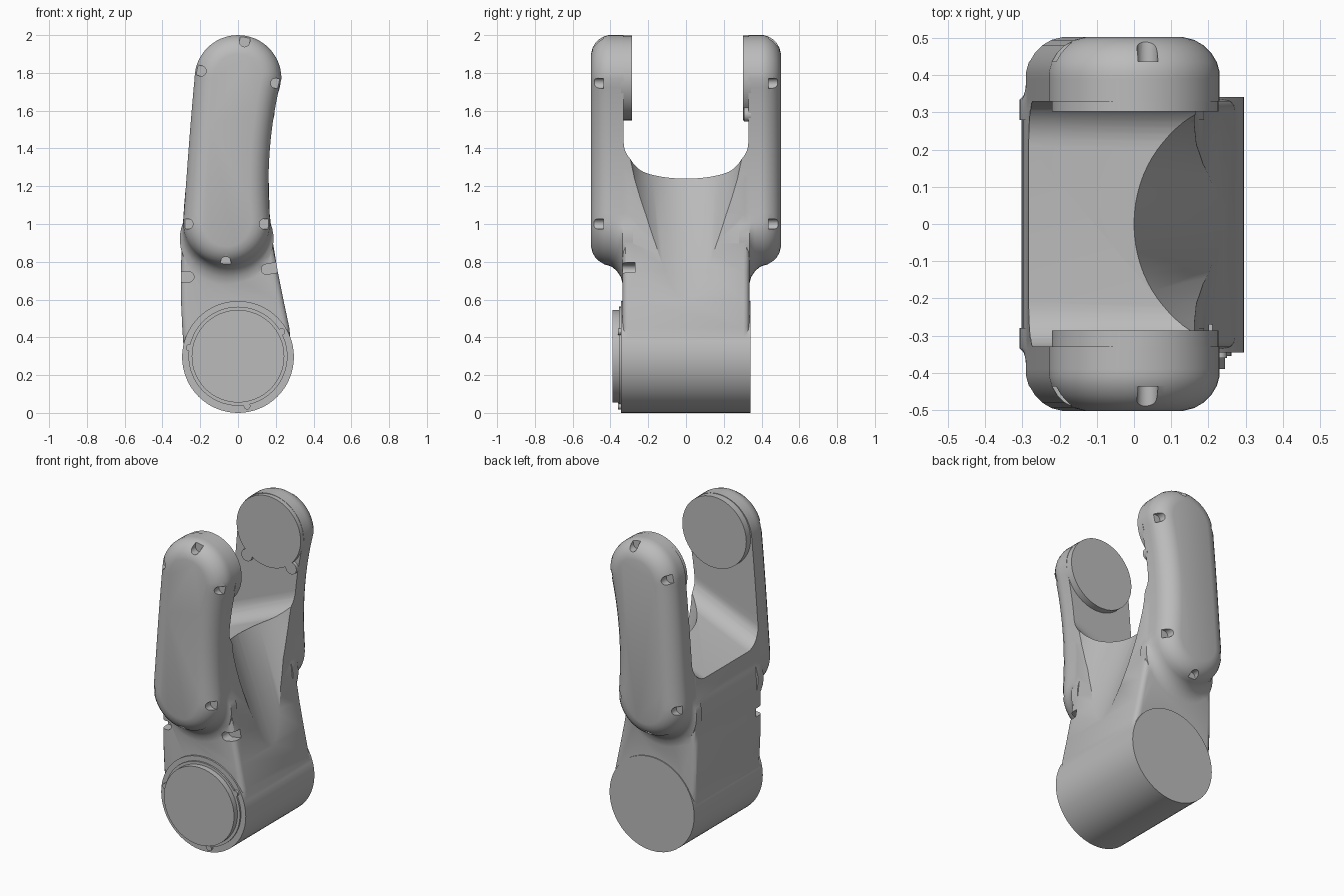
import bpy, bmesh
from math import sin, cos, pi, radians

cube = bpy.data.objects.get("Cube")
if cube:
    bpy.data.objects.remove(cube, do_unlink=True)

grey = bpy.data.materials.new("satin grey")
grey.use_nodes = True
colour = (0.5, 0.5, 0.5, 1)
grey.diffuse_color = colour
grey.node_tree.nodes["Principled BSDF"].inputs["Base Color"].default_value = colour


def loft(name, rings):
    """Bridge rings of equal length and cap both ends."""
    bm = bmesh.new()
    rows = [[bm.verts.new(p) for p in ring] for ring in rings]
    for a, b in zip(rows, rows[1:]):
        for i in range(len(a)):
            j = (i + 1) % len(a)
            bm.faces.new((a[i], a[j], b[j], b[i]))
    bm.faces.new(rows[0])
    bm.faces.new(rows[-1])
    bmesh.ops.recalc_face_normals(bm, faces=bm.faces)
    mesh = bpy.data.meshes.new(name)
    bm.to_mesh(mesh)
    bm.free()
    mesh.materials.append(grey)
    obj = bpy.data.objects.new(name, mesh)
    bpy.context.collection.objects.link(obj)
    return obj


def prism(name, outline, y0, y1):
    return loft(name, [[(x, y, z) for x, z in outline] for y in (y0, y1)])


def circle(x, z, r, n=64):
    return [(x + r * cos(2 * pi * i / n), z + r * sin(2 * pi * i / n)) for i in range(n)]


def apply(obj, mod):
    bpy.context.view_layer.objects.active = obj
    bpy.ops.object.modifier_apply(modifier=mod.name)


def combine(target, other, operation):
    mod = target.modifiers.new("combine", 'BOOLEAN')
    mod.solver = 'EXACT'
    mod.operation = operation
    mod.object = other
    apply(target, mod)
    bpy.data.objects.remove(other, do_unlink=True)


def arm_outline(inset, flare):
    """Bowed capsule; flare widens only its lower end."""
    spots = []
    for i in range(25):                       # top end
        spots.append((1, pi * i / 24))
    for i in range(1, 16):                    # left side
        spots.append((1 - i / 16, pi))
    for i in range(25):                       # bottom end
        spots.append((0, pi + pi * i / 24))
    for i in range(1, 16):                    # right side
        spots.append((i / 16, 0))
    pts = []
    for s, a in spots:
        r = 0.23 - 0.06 * s * (1 - s) - inset + flare * max(0, -sin(a))
        pts.append((-0.06 + 0.06 * s ** 2.2 + r * cos(a), 1.01 + 0.76 * s + r * sin(a)))
    return pts


# Central body
body_profile = [(-0.1, 0.2), (-0.285, 0.3), (-0.295, 0.45), (-0.302, 0.6), (-0.302, 0.75),
                (-0.298, 0.9), (-0.285, 1.1), (-0.255, 1.45), (0.16, 1.45), (0.163, 1.2),
                (0.168, 1.05), (0.185, 0.9), (0.21, 0.75), (0.24, 0.6), (0.272, 0.45),
                (0.285, 0.3), (0.1, 0.2)]
body = prism("yoke_body", body_profile, -0.335, 0.335)
bevel = body.modifiers.new("soft edges", 'BEVEL')
bevel.width = 0.03
bevel.segments = 3
bevel.angle_limit = radians(50)
apply(body, bevel)

# Lower joint barrel
combine(body, prism("barrel", circle(0, 0.296, 0.296), -0.345, 0.341), 'UNION')

# Two fork arms: (distance from centre, inset, lower flare)
arm_steps = [(0.28, 0, 0.1), (0.335, 0, 0.1), (0.345, 0, 0.06), (0.365, 0, 0.03),
             (0.39, 0, 0.008), (0.41, 0, 0), (0.435, 0.007, 0), (0.46, 0.022, 0),
             (0.48, 0.042, 0), (0.495, 0.068, 0), (0.503, 0.1, 0)]
for side in (-1, 1):
    rings = [[(x, side * d, z) for x, z in arm_outline(inset, flare)]
             for d, inset, flare in arm_steps]
    combine(body, loft("arm", rings), 'UNION')

# Sloping round-cornered channel between the arms
half, low, rad = 0.33, 1.24, 0.12
channel = [(half, 2.4)]
for sx, start in ((1, 0), (-1, -pi / 2)):
    for i in range(11):
        a = start - pi / 2 * i / 10
        channel.append((sx * (half - rad) + rad * cos(a), low + rad + rad * sin(a)))
channel.append((-half, 2.4))
combine(body, loft("channel_cutter", [[(x, y, z + 0.42 * x) for y, z in channel]
                                      for x in (-0.6, 0.6)]), 'DIFFERENCE')

# Tapering scoop in the right-hand face of the body
scoop = []
for z, edge, r in ((0.5, 0.277, 0.2), (1.24, 0.0, 0.31), (1.5, -0.1, 0.32)):
    scoop.append([(x, y, z) for x, y in circle(edge + r, 0, r, 72)])
combine(body, loft("scoop_cutter", scoop), 'DIFFERENCE')


# Screw pockets, open towards the outer edge
def pocket(x, z, angle, y0, y1, r=0.027):
    a0 = radians(angle)
    pts = [(x + r * cos(a0 + pi / 2 + pi * i / 10), z + r * sin(a0 + pi / 2 + pi * i / 10))
           for i in range(11)]
    out = (0.12 * cos(a0), 0.12 * sin(a0))
    pts += [(pts[-1][0] + out[0], pts[-1][1] + out[1]), (pts[0][0] + out[0], pts[0][1] + out[1])]
    combine(body, prism("pocket_cutter", pts, y0, y1), 'DIFFERENCE')


for x, z, angle in ((0.035, 1.965, 82), (-0.195, 1.81, 165), (0.2, 1.745, -5),
                    (-0.265, 1.0, 180), (0.14, 1.0, 0), (-0.065, 0.8, -90)):
    for side in (-1, 1):
        pocket(x, z, angle, side * 0.437, side * 0.6)
for x, z, angle in ((-0.26, 0.72, 180), (0.15, 0.76, 10)):
    pocket(x, z, angle, -0.4, -0.27)

# Joint discs inside the arm tips, with two small lugs on the back one
parts = [body,
         prism("front_joint_disc", circle(0.003, 1.773, 0.224), -0.345, -0.287),
         prism("back_joint_disc", circle(0.003, 1.773, 0.224), 0.302, 0.345)]
for name, x in (("right_lug", -0.155), ("left_lug", 0.155)):
    parts.append(prism(name, circle(x, 1.58, 0.038, 20), 0.308, 0.345))

# Lower front cap with its rim and screws
parts.append(prism("cap_rim", circle(0, 0.3, 0.262), -0.355, -0.33))
parts.append(prism("front_cap", circle(0, 0.3, 0.245), -0.39, -0.33))
for i, (x, z) in enumerate(((0.232, 0.43), (-0.258, 0.345), (0.048, 0.036))):
    parts.append(prism("cap_screw_%d" % (i + 1), circle(x, z, 0.018, 16), -0.36, -0.33))

# Smooth shading with crisp edges
bpy.ops.object.select_all(action='DESELECT')
for obj in parts:
    obj.select_set(True)
bpy.context.view_layer.objects.active = body
bpy.ops.object.shade_smooth_by_angle(angle=radians(30))
